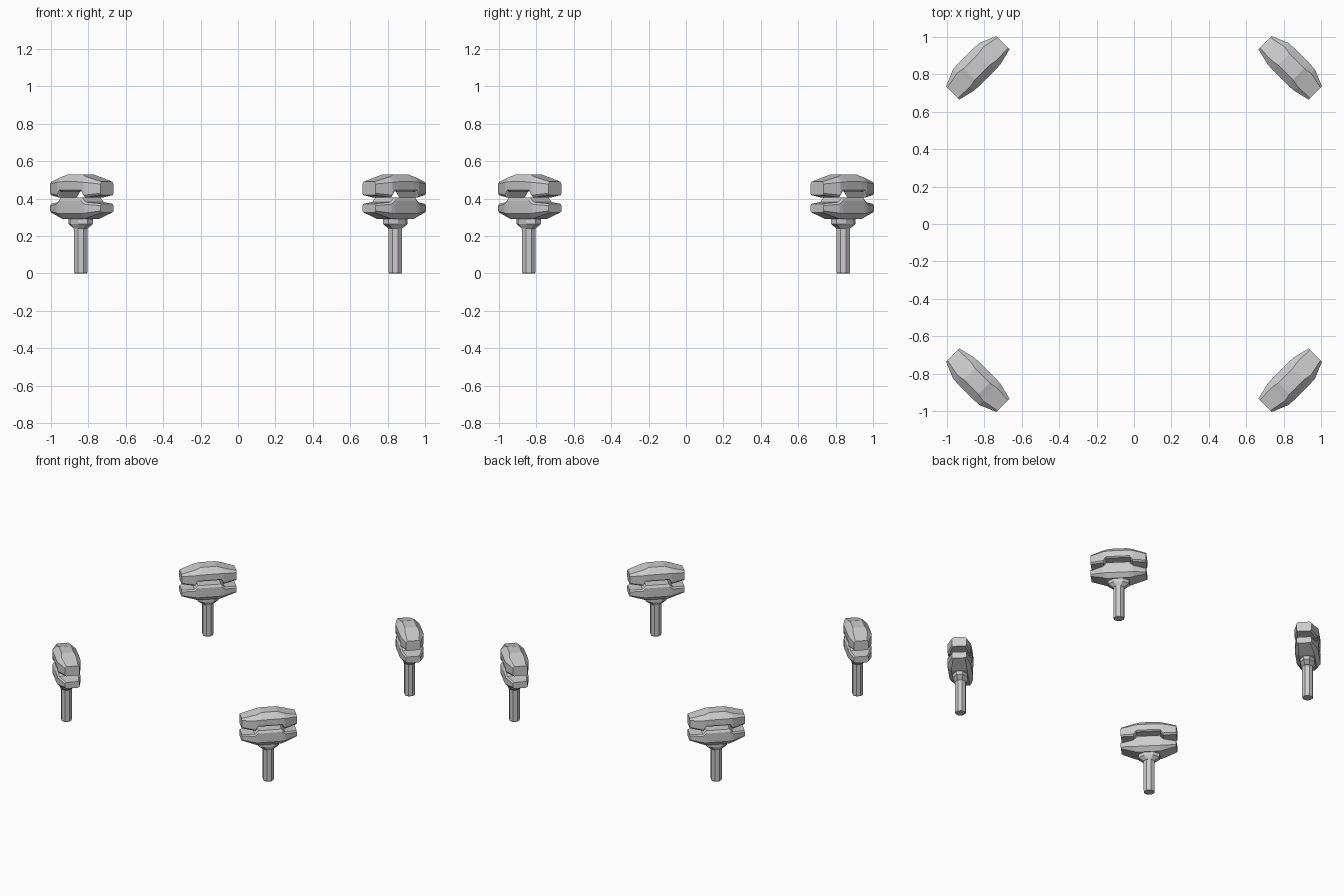
import bpy, bmesh, math
from mathutils import Matrix

if "Cube" in bpy.data.objects:
    bpy.data.objects.remove(bpy.data.objects["Cube"])

grey = bpy.data.materials.new("stone grey")
grey.diffuse_color = (0.6, 0.6, 0.6, 1)
grey.use_nodes = True
grey.node_tree.nodes["Principled BSDF"].inputs["Base Color"].default_value = grey.diffuse_color

DIST = 0.835 * math.sqrt(2)   # distance of each post from the middle
SHIFT = 0.008                 # posts and bellies sit slightly outward


def loft(name, rings, matrix):
    """Skin a list of equal-length rings and cap both ends."""
    bm = bmesh.new()
    loops = [[bm.verts.new(p) for p in ring] for ring in rings]
    n = len(loops[0])
    for a, b in zip(loops, loops[1:]):
        for i in range(n):
            j = (i + 1) % n
            bm.faces.new((a[i], a[j], b[j], b[i]))
    bm.faces.new(loops[0])
    bm.faces.new(loops[-1])
    bmesh.ops.recalc_face_normals(bm, faces=bm.faces)
    mesh = bpy.data.meshes.new(name)
    bm.to_mesh(mesh)
    bm.free()
    mesh.materials.append(grey)
    obj = bpy.data.objects.new(name, mesh)
    obj.matrix_world = matrix
    bpy.context.collection.objects.link(obj)


def head_rings(half):
    """Mirror half of the stations; x is radial, y runs along the head.
    Station: y, offset, then four (half width, z) pairs from bottom to top."""
    stations = [(-s[0],) + s[1:] for s in half] + list(reversed(half))
    rings = []
    for y, off, *prof in stations:
        rings.append([(off + w, y, z) for w, z in prof] +
                     [(off - w, y, z) for w, z in reversed(prof)])
    return rings


def column_rings(levels):
    """Eight-sided rings; level: z, radial half size, length half size."""
    return [[(SHIFT + rx * math.cos(a), ry * math.sin(a), z)
             for a in [math.pi / 8 + k * math.pi / 4 for k in range(8)]]
            for z, rx, ry in levels]


# upper head: notched underside, faceted crown
upper = [
    (0.190, 0.0, (0.042, 0.418), (0.050, 0.428), (0.050, 0.478), (0.040, 0.490)),
    (0.100, SHIFT, (0.068, 0.406), (0.080, 0.418), (0.080, 0.487), (0.050, 0.515)),
    (0.082, SHIFT, (0.071, 0.438), (0.081, 0.446), (0.081, 0.489), (0.048, 0.520)),
    (0.055, SHIFT, (0.073, 0.438), (0.082, 0.446), (0.082, 0.490), (0.042, 0.529)),
]
# lower head: tooth rising into the notch, tapered belly
lower = [
    (0.190, 0.0, (0.040, 0.325), (0.050, 0.334), (0.050, 0.362), (0.042, 0.372)),
    (0.105, SHIFT, (0.052, 0.298), (0.078, 0.322), (0.078, 0.370), (0.068, 0.381)),
    (0.080, SHIFT, (0.054, 0.290), (0.081, 0.320), (0.081, 0.390), (0.070, 0.406)),
]
collar = [(0.240, 0.040, 0.041), (0.265, 0.054, 0.078), (0.295, 0.054, 0.078)]
post = [(0.0, 0.035, 0.035), (0.008, 0.039, 0.039), (0.250, 0.039, 0.039)]

# four posts, one on each diagonal, heads facing outward
for k, corner in enumerate(("back_right", "back_left", "front_left", "front_right")):
    m = (Matrix.Rotation(math.pi / 4 + k * math.pi / 2, 4, 'Z')
         @ Matrix.Translation((DIST, 0, 0)))
    loft("upper_head_" + corner, head_rings(upper), m)
    loft("lower_head_" + corner, head_rings(lower), m)
    loft("collar_" + corner, column_rings(collar), m)
    loft("post_" + corner, column_rings(post), m)
